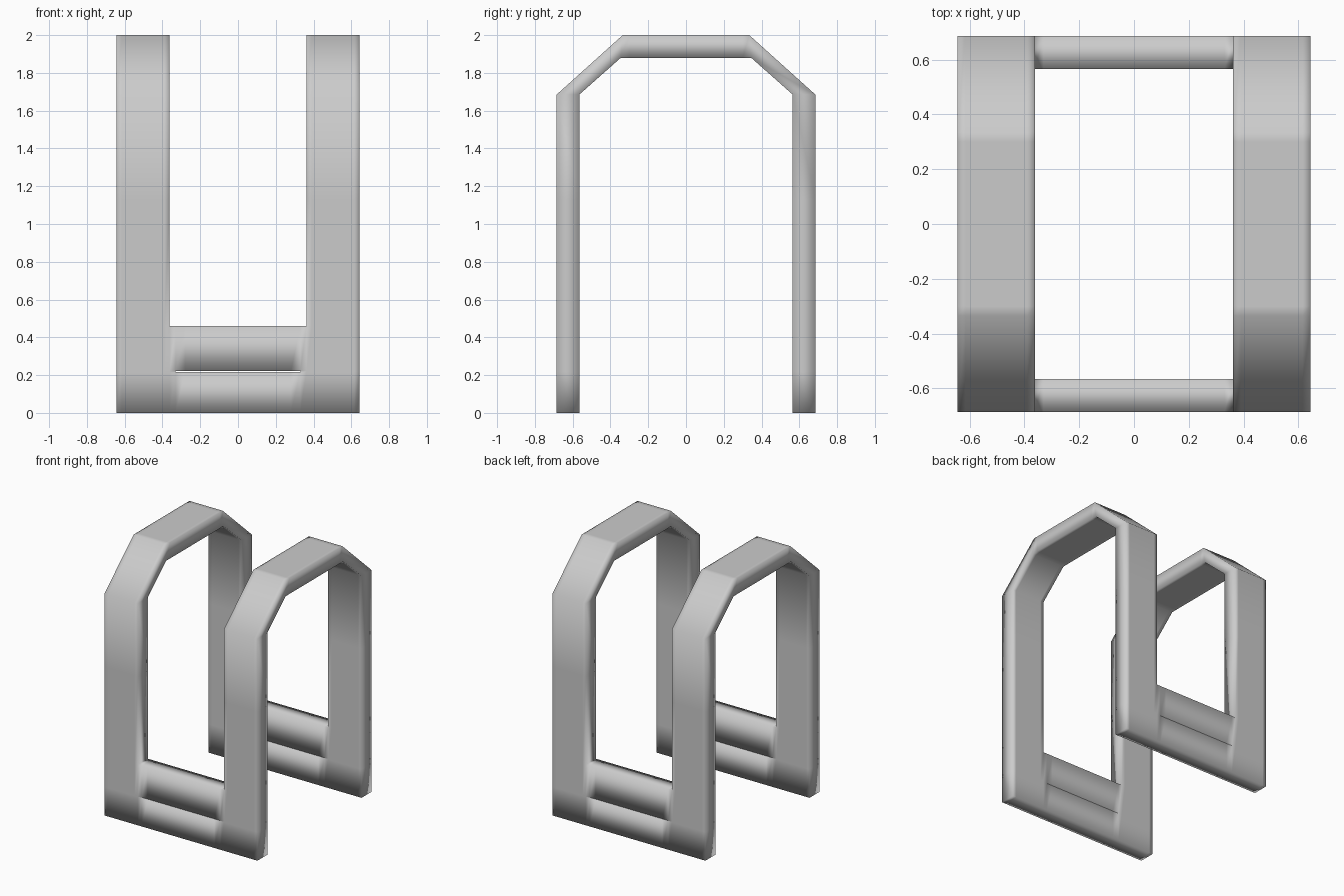
import bpy
import bmesh

cube = bpy.data.objects.get("Cube")
if cube:
    bpy.data.objects.remove(cube, do_unlink=True)

# Plain grey material
grey = bpy.data.materials.new("plain_grey")
grey.use_nodes = True
color = (0.6, 0.6, 0.6, 1.0)
grey.diffuse_color = color
grey.node_tree.nodes["Principled BSDF"].inputs["Base Color"].default_value = color

# Arch profile, front foot to crown: outer y, outer z, inner y, inner z
OUT, IN = 0.685, 0.565
SLOT_LOW, SLOT_HIGH, BAR_TOP = 0.217, 0.221, 0.46
half = [(-OUT, z, -IN, z) for z in (0, SLOT_LOW, SLOT_HIGH, BAR_TOP, 1.13, 1.685)]
half += [(-0.335, 2.0, -0.345, 1.88), (-0.3, 2.0, -0.3, 1.88)]
stations = half + [(-a, b, -c, d) for a, b, c, d in reversed(half)]

# Columns across the width, with support loops beside the leg edges
right = [0.28, 0.33, 0.362, 0.39, 0.615, 0.643]
columns = [-x for x in reversed(right)] + right


def is_solid(i, j):
    """Whether the cell at column i, station j belongs to the frame."""
    if not (0 <= i < len(columns) - 1 and 0 <= j < len(stations) - 1):
        return False
    x = abs(columns[i] + columns[i + 1]) / 2
    j = min(j, len(stations) - 2 - j)
    if x > 0.362:
        return True                      # legs and arches
    if j == 1:
        return x > 0.33                  # narrow slot between the two rails
    return j < 3                         # lower and upper rails


bm = bmesh.new()
verts = {}


def vert(i, j, inner):
    key = (i, j, inner)
    if key not in verts:
        s = stations[j]
        verts[key] = bm.verts.new((columns[i], s[2 * inner], s[2 * inner + 1]))
    return verts[key]


for i in range(len(columns) - 1):
    for j in range(len(stations) - 1):
        if not is_solid(i, j):
            continue
        corners = [(i, j), (i + 1, j), (i + 1, j + 1), (i, j + 1)]
        neighbours = [(i, j - 1), (i + 1, j), (i, j + 1), (i - 1, j)]
        # Outer and inner skins
        bm.faces.new([vert(*c, 0) for c in corners])
        bm.faces.new([vert(*c, 1) for c in reversed(corners)])
        # Walls along every open edge
        for k in range(4):
            if not is_solid(*neighbours[k]):
                a, b = corners[k], corners[(k + 1) % 4]
                bm.faces.new([vert(*b, 0), vert(*a, 0), vert(*a, 1), vert(*b, 1)])

bmesh.ops.recalc_face_normals(bm, faces=bm.faces)
for face in bm.faces:
    face.smooth = True

mesh = bpy.data.meshes.new("twin_arch_frame")
bm.to_mesh(mesh)
bm.free()
mesh.materials.append(grey)
frame = bpy.data.objects.new("twin_arch_frame", mesh)
bpy.context.collection.objects.link(frame)
